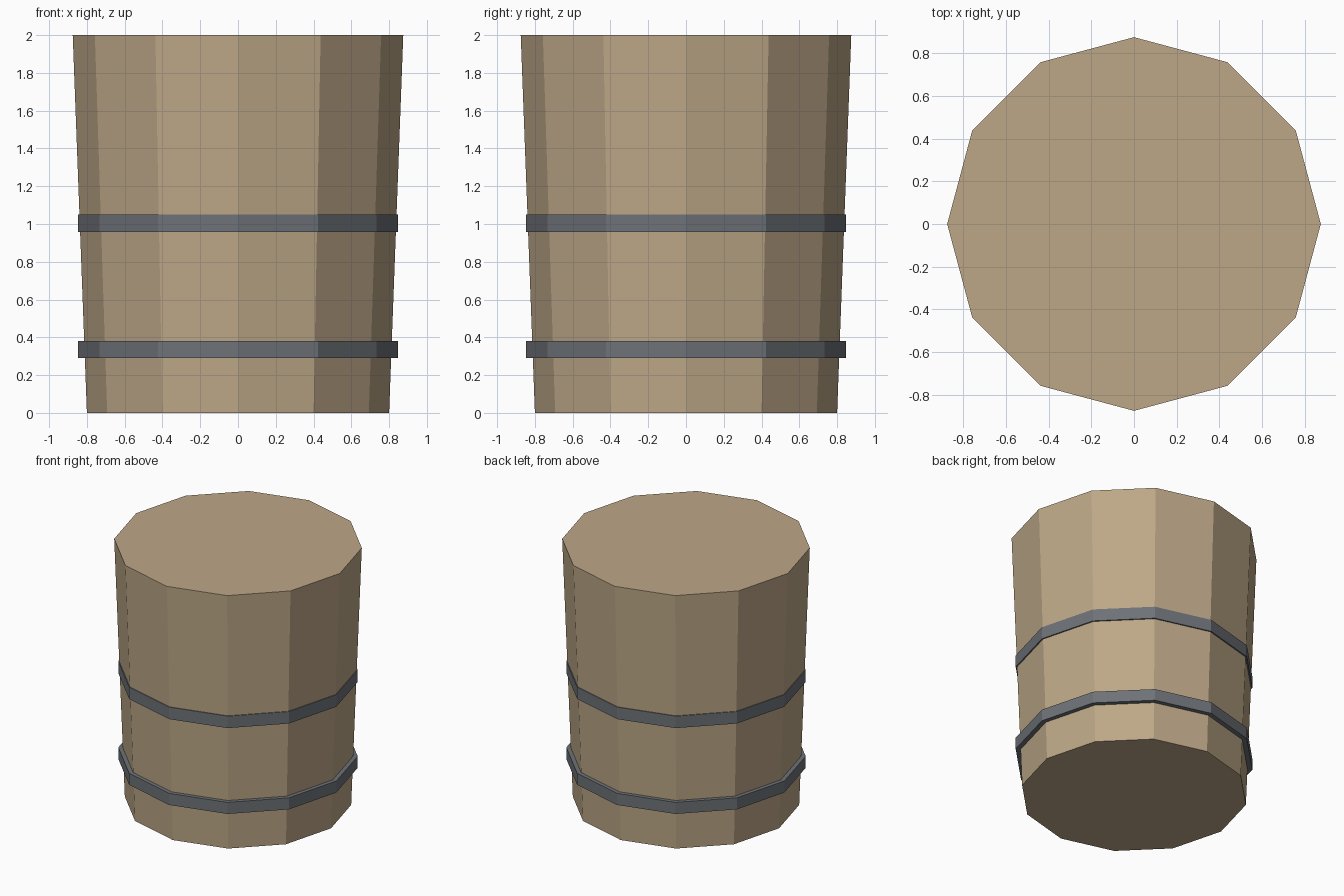
import bpy, bmesh, math

if "Cube" in bpy.data.objects:
    bpy.data.objects.remove(bpy.data.objects["Cube"])

SIDES = 12


def material(name, color):
    m = bpy.data.materials.new(name)
    m.diffuse_color = (*color, 1)
    m.use_nodes = True
    m.node_tree.nodes["Principled BSDF"].inputs["Base Color"].default_value = m.diffuse_color
    return m


wood = material("tan wood", (0.51, 0.39, 0.245))
iron = material("grey iron", (0.155, 0.168, 0.185))


def lathe(name, profile, mat, closed):
    """Revolve (radius, z) points; closed joins last to first, else cap both ends."""
    bm = bmesh.new()
    rings = []
    for r, z in profile:
        angles = [2 * math.pi * i / SIDES for i in range(SIDES)]
        rings.append([bm.verts.new((r * math.cos(a), r * math.sin(a), z)) for a in angles])
    pairs = list(zip(rings, rings[1:]))
    if closed:
        pairs.append((rings[-1], rings[0]))
    else:
        bm.faces.new(rings[0][::-1])
        bm.faces.new(rings[-1])
    for a, b in pairs:
        for i in range(SIDES):
            j = (i + 1) % SIDES
            bm.faces.new((a[i], a[j], b[j], b[i]))
    bmesh.ops.recalc_face_normals(bm, faces=bm.faces)
    mesh = bpy.data.meshes.new(name)
    bm.to_mesh(mesh)
    bm.free()
    mesh.materials.append(mat)
    ob = bpy.data.objects.new(name, mesh)
    bpy.context.collection.objects.link(ob)
    return ob


# Tapered solid tub
lathe("barrel_body", [(0.80, 0), (0.875, 2)], wood, False)

# Straight hoops, inner edge tucked into the body
for name, z0, z1, inner in (("lower_hoop", 0.29, 0.38, 0.80),
                            ("middle_hoop", 0.957, 1.05, 0.825)):
    lathe(name, [(0.846, z0), (0.846, z1), (inner, z1), (inner, z0)], iron, True)
